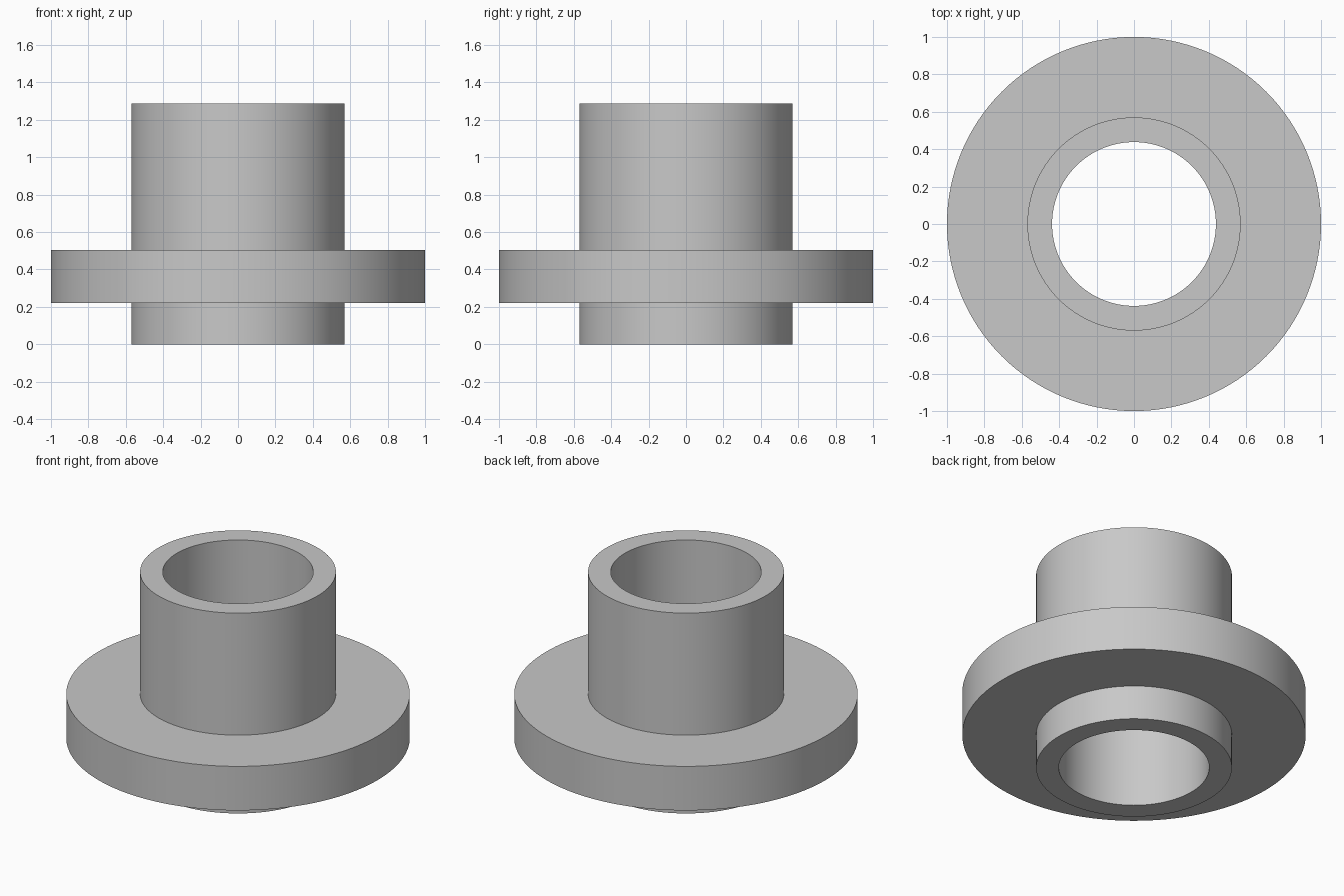
import bpy
import bmesh
import math

cube = bpy.data.objects.get("Cube")
if cube:
    bpy.data.objects.remove(cube, do_unlink=True)

SEGMENTS = 128
BORE, SLEEVE, FLANGE = 0.438, 0.57, 1.0
FLANGE_BOTTOM, FLANGE_TOP, HEIGHT = 0.22, 0.503, 1.287

# Plain grey finish
grey = bpy.data.materials.new("light_grey")
grey.use_nodes = True
colour = (0.58, 0.58, 0.58, 1.0)
grey.diffuse_color = colour
grey.node_tree.nodes["Principled BSDF"].inputs["Base Color"].default_value = colour


def revolve(name, profile):
    """Turn a closed (radius, height) profile around the z axis."""
    bm = bmesh.new()
    rings = []
    for radius, z in profile:
        ring = []
        for i in range(SEGMENTS):
            a = math.tau * i / SEGMENTS
            ring.append(bm.verts.new((radius * math.cos(a), radius * math.sin(a), z)))
        rings.append(ring)
    for k, low in enumerate(rings):
        high = rings[(k + 1) % len(rings)]
        for i in range(SEGMENTS):
            j = (i + 1) % SEGMENTS
            bm.faces.new((low[i], low[j], high[j], high[i]))
    bmesh.ops.recalc_face_normals(bm, faces=bm.faces)
    mesh = bpy.data.meshes.new(name)
    bm.to_mesh(mesh)
    bm.free()
    mesh.materials.append(grey)
    obj = bpy.data.objects.new(name, mesh)
    bpy.context.collection.objects.link(obj)
    return obj


# Hollow sleeve with its collar, turned as one solid
bushing = revolve("flanged_bushing", [
    (BORE, 0), (SLEEVE, 0),
    (SLEEVE, FLANGE_BOTTOM), (FLANGE, FLANGE_BOTTOM),
    (FLANGE, FLANGE_TOP), (SLEEVE, FLANGE_TOP),
    (SLEEVE, HEIGHT), (BORE, HEIGHT),
])

# Smooth walls, crisp rims
bpy.ops.object.select_all(action='DESELECT')
bushing.select_set(True)
bpy.context.view_layer.objects.active = bushing
bpy.ops.object.shade_smooth_by_angle(angle=math.radians(30))
